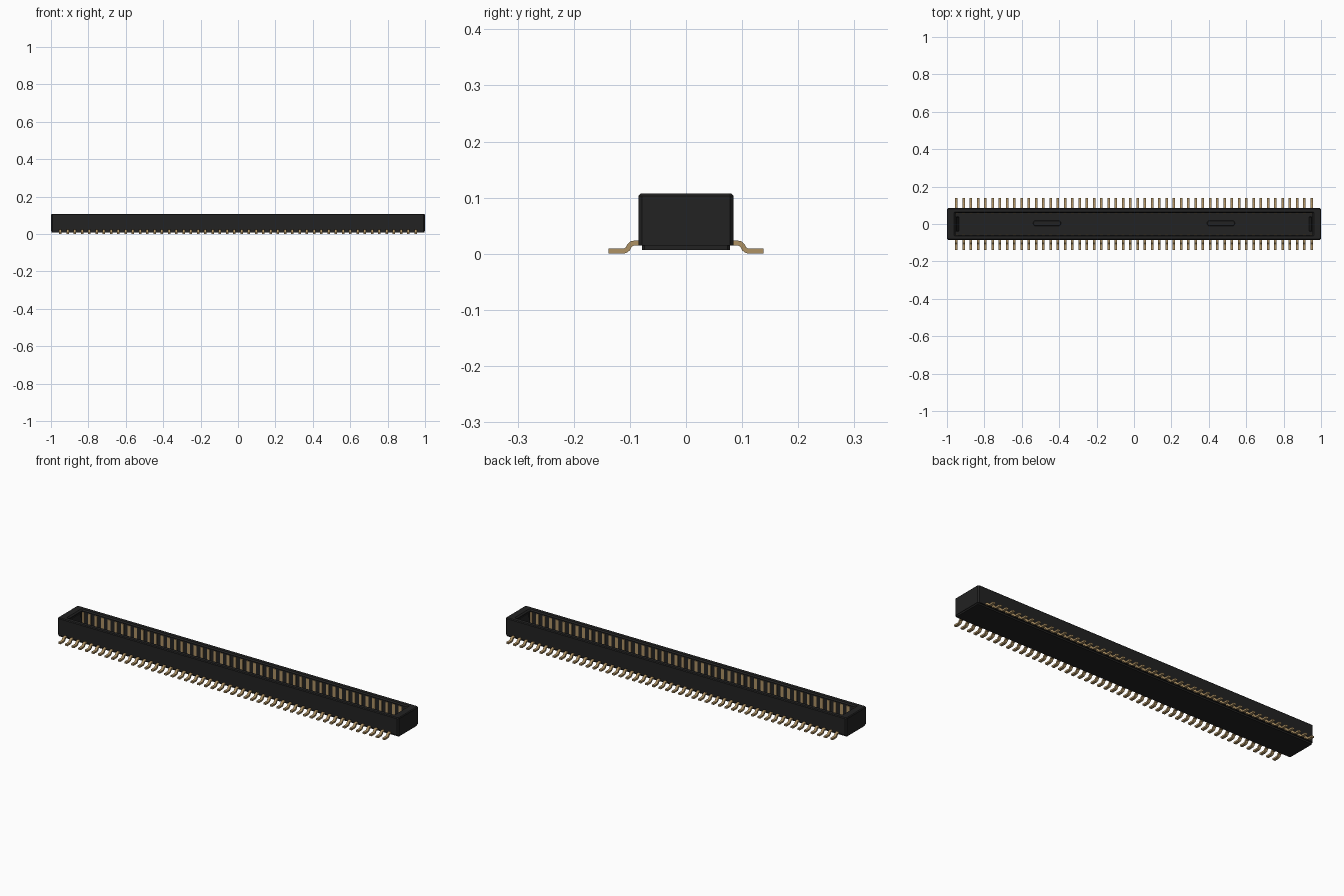
import bpy, bmesh, math

if "Cube" in bpy.data.objects:
    bpy.data.objects.remove(bpy.data.objects["Cube"])


def material(name, rgb):
    m = bpy.data.materials.new(name)
    m.diffuse_color = (*rgb, 1)
    m.use_nodes = True
    m.node_tree.nodes["Principled BSDF"].inputs["Base Color"].default_value = m.diffuse_color
    return m


BLACK = material("black plastic", (0.016, 0.016, 0.016))
GOLD = material("gold contact", (0.43, 0.29, 0.13))
PINS, SPAN = 50, 1.9


def finish(bm, name, mat):
    bmesh.ops.recalc_face_normals(bm, faces=bm.faces)
    me = bpy.data.meshes.new(name)
    bm.to_mesh(me)
    bm.free()
    me.materials.append(mat)
    ob = bpy.data.objects.new(name, me)
    bpy.context.collection.objects.link(ob)
    return ob


def loft(bm, rings):
    """Skin a list of closed point rings and cap both ends."""
    loops = [[bm.verts.new(p) for p in r] for r in rings]
    for a, b in zip(loops, loops[1:]):
        n = len(a)
        for i in range(n):
            bm.faces.new((a[i], a[(i + 1) % n], b[(i + 1) % n], b[i]))
    bm.faces.new(loops[0][::-1])
    bm.faces.new(loops[-1])


def octagon(hx, hy, z, c):
    return [(hx, hy - c, z), (hx - c, hy, z), (c - hx, hy, z), (-hx, hy - c, z),
            (-hx, c - hy, z), (c - hx, -hy, z), (hx - c, -hy, z), (hx, c - hy, z)]


# Housing: stepped base, outer wall, chamfered rim, open cavity and floor
bm = bmesh.new()
loft(bm, [octagon(*r) for r in (
    (0.997, 0.078, 0.007, 0.004), (0.997, 0.078, 0.015, 0.004),
    (1.0, 0.085, 0.015, 0.007), (1.0, 0.085, 0.103, 0.007),
    (0.996, 0.081, 0.107, 0.006), (0.962, 0.063, 0.107, 0.003),
    (0.955, 0.058, 0.100, 0.003), (0.955, 0.058, 0.028, 0.003))])
finish(bm, "housing", BLACK)

# Rounded raised pads on the cavity floor
for side, label in ((-1, "left"), (1, "right")):
    bm = bmesh.new()
    rings = []
    for z, r in ((0.026, 0.016), (0.035, 0.016), (0.038, 0.013)):
        ring = []
        for s in (1, -1):
            for k in range(7):
                a = -math.pi / 2 + math.pi * k / 6
                ring.append((side * 0.465 + s * (0.059 + r * math.cos(a)),
                             0.004 + s * r * math.sin(a), z))
        rings.append(ring)
    loft(bm, rings)
    finish(bm, "floor_pad_" + label, BLACK)

    # Sloped wedge inside each end wall
    bm = bmesh.new()
    loft(bm, [[(side * 0.957, y * 1.1, 0.027), (side * 0.935, y, 0.027),
               (side * 0.950, y, 0.095), (side * 0.957, y * 1.1, 0.095)]
              for y in (-0.038, 0.038)])
    finish(bm, "end_wedge_" + label, BLACK)

# Bent solder tails: centre line in (y, z), thickened along its normal
PATH = [(0.070, 0.0195), (0.090, 0.0195), (0.097, 0.0180), (0.101, 0.0140),
        (0.104, 0.0085), (0.108, 0.0055), (0.114, 0.0045), (0.138, 0.0045)]


def tail_profile(t=0.0045):
    top, low = [], []
    for i, (y, z) in enumerate(PATH):
        a, b = PATH[max(i - 1, 0)], PATH[min(i + 1, len(PATH) - 1)]
        dy, dz = b[0] - a[0], b[1] - a[1]
        d = math.hypot(dy, dz)
        top.append((y - dz / d * t, z + dy / d * t))
        low.append((y + dz / d * t, z - dy / d * t))
    return top, low


top, low = tail_profile()
for side, label in ((-1, "front"), (1, "back")):
    tails, strips = bmesh.new(), bmesh.new()
    for i in range(PINS):
        x = -SPAN / 2 + SPAN * i / (PINS - 1)
        w = 0.007
        loft(tails, [[(x - w, side * a[0], a[1]), (x + w, side * a[0], a[1]),
                      (x + w, side * b[0], b[1]), (x - w, side * b[0], b[1])]
                     for a, b in zip(top, low)])
        # Contact strips on the inner walls
        w = 0.008
        loft(strips, [[(x - w, side * 0.060, z), (x + w, side * 0.060, z),
                       (x + w, side * 0.0555, z), (x - w, side * 0.0555, z)]
                      for z in (0.027, 0.095)])
    finish(tails, "solder_tails_" + label, GOLD)
    finish(strips, "contact_strips_" + label, GOLD)
